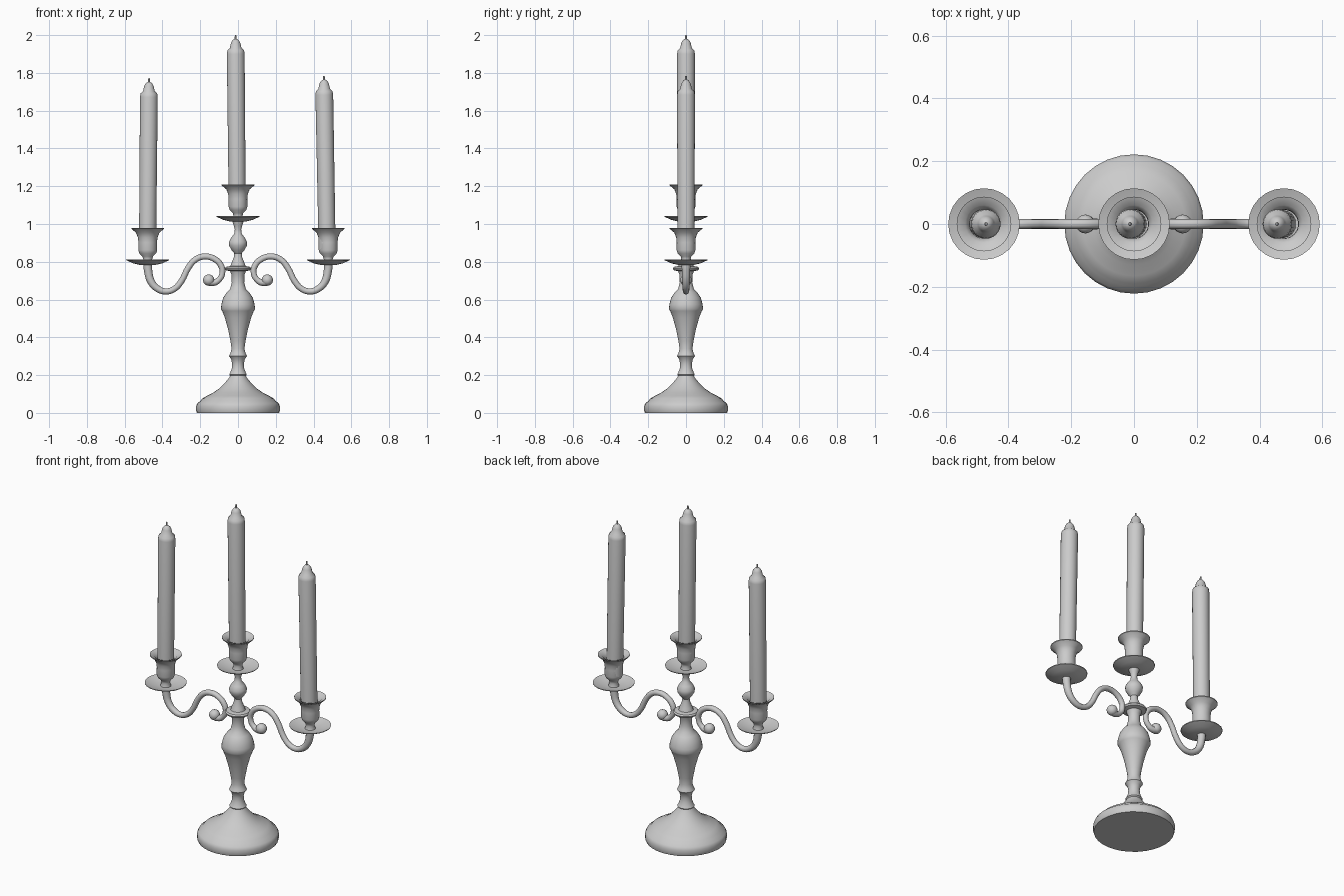
import bpy, bmesh, math
from mathutils import Vector, Matrix

if "Cube" in bpy.data.objects:
    bpy.data.objects.remove(bpy.data.objects["Cube"])


def finish(obj, angle=40):
    bpy.ops.object.select_all(action='DESELECT')
    obj.select_set(True)
    bpy.context.view_layer.objects.active = obj
    bpy.ops.object.shade_smooth_by_angle(angle=math.radians(angle))


def lathe(name, profile, matrix=Matrix(), n=32):
    """Revolve an (r, z) profile around z; r = 0 closes an end."""
    bm = bmesh.new()
    rings = []
    for r, z in profile:
        count = 1 if r == 0 else n
        rings.append([bm.verts.new((r * math.cos(2 * math.pi * i / n),
                                    r * math.sin(2 * math.pi * i / n), z)) for i in range(count)])
    for a, b in zip(rings, rings[1:]):
        for i in range(n):
            j = (i + 1) % n
            loop = [a[i % len(a)], a[j % len(a)], b[j % len(b)], b[i % len(b)]]
            bm.faces.new(list(dict.fromkeys(loop)))
    bmesh.ops.recalc_face_normals(bm, faces=bm.faces)
    mesh = bpy.data.meshes.new(name)
    bm.to_mesh(mesh)
    bm.free()
    obj = bpy.data.objects.new(name, mesh)
    bpy.context.collection.objects.link(obj)
    obj.matrix_world = matrix
    finish(obj)
    return obj


# Foot and turned stem
lathe("base", [(0, 0), (.218, 0), (.222, .012), (.222, .035), (.215, .052), (.198, .064),
               (.19, .075), (.165, .09), (.13, .108), (.098, .13), (.07, .158),
               (.048, .185), (.04, .2), (0, .2)])
lathe("stem", [(0, .19), (.04, .195), (.047, .203), (.042, .212), (.033, .235), (.031, .26),
               (.036, .285), (.048, .3), (.04, .317), (.034, .34), (.04, .38), (.052, .44),
               (.07, .505), (.084, .54), (.09, .55), (.088, .575), (.078, .61), (.06, .637),
               (.042, .655), (.033, .69), (.034, .73), (.042, .75), (.066, .756), (.07, .765),
               (.064, .773), (.04, .777), (.034, .795), (.022, .825), (.02, .845), (.034, .862),
               (.047, .885), (.048, .905), (.036, .928), (.02, .948), (.017, .97),
               (.022, .99), (.03, 1.015), (0, 1.02)])

# Drip pans and cups, z measured from the pan underside
PAN = [(0, 0), (.035, 0), (.075, .009), (.113, .026), (.114, .03), (.075, .017), (.035, .01), (0, .01)]
CUP = [(0, .005), (.03, .008), (.023, .03), (.028, .046), (.044, .062), (.05, .08), (.049, .12),
       (.052, .147), (.062, .172), (.087, .193), (.087, .198), (.06, .187), (.047, .165),
       (.045, .14), (.045, .08), (0, .08)]
CANDLE = [(0, 0), (.045, 0), (.047, .83), (.044, .85), (.031, .862), (.025, .89), (.02, .9),
          (.011, .91), (.005, .912), (.004, .932), (0, .933)]

# name, holder x, holder z, candle bottom x, candle top x, candle tip z
for side, x, z, x0, x1, tip in [("left", -.478, .782, -.479, -.471, 1.772),
                                ("centre", 0, 1.012, -.004, -.013, 2.0),
                                ("right", .478, .782, .472, .455, 1.785)]:
    place = Matrix.Translation((x, 0, z))
    lathe(side + "_drip_pan", PAN, place, 24)
    lathe(side + "_cup", CUP, place, 24)
    low, top = Vector((x0, 0, z + .082)), Vector((x1, 0, tip))
    turn = (top - low).to_track_quat('Z', 'Y').to_matrix().to_4x4()
    stretch = Matrix.Diagonal((1, 1, (top - low).length / .933, 1))
    lathe(side + "_candle", CANDLE, Matrix.Translation(low) @ turn @ stretch, 24)

# Scrolled arms: x, z, radius along the path
ARM = [(.478, .79, .024), (.476, .755, .022), (.46, .695, .02), (.425, .657, .018),
       (.38, .643, .016), (.335, .658, .016), (.298, .7, .016), (.265, .765, .016),
       (.225, .812, .016), (.175, .828, .016), (.125, .815, .016), (.09, .78, .016),
       (.083, .74, .015), (.1, .706, .015), (.13, .69, .018), (.155, .698, .026)]
for side, s in (("left", -1), ("right", 1)):
    curve = bpy.data.curves.new(side + "_arm", 'CURVE')
    curve.dimensions = '3D'
    curve.bevel_depth = 1
    curve.bevel_resolution = 4
    curve.resolution_u = 4
    curve.use_fill_caps = True
    spline = curve.splines.new('BEZIER')
    spline.bezier_points.add(len(ARM) - 1)
    for p, (x, z, r) in zip(spline.bezier_points, ARM):
        p.co = (s * x, 0, z)
        p.radius = r
        p.handle_left_type = p.handle_right_type = 'AUTO'
    arm = bpy.data.objects.new(side + "_arm", curve)
    bpy.context.collection.objects.link(arm)
    bpy.ops.object.select_all(action='DESELECT')
    arm.select_set(True)
    bpy.context.view_layer.objects.active = arm
    bpy.ops.object.convert(target='MESH')
    finish(bpy.context.view_layer.objects.active)
    # Rounded bead closing the scroll
    bpy.ops.mesh.primitive_uv_sphere_add(segments=20, ring_count=12, radius=.03,
                                         location=(s * .155, 0, .703))
    bead = bpy.context.object
    bead.name = side + "_scroll_bead"
    finish(bead)
